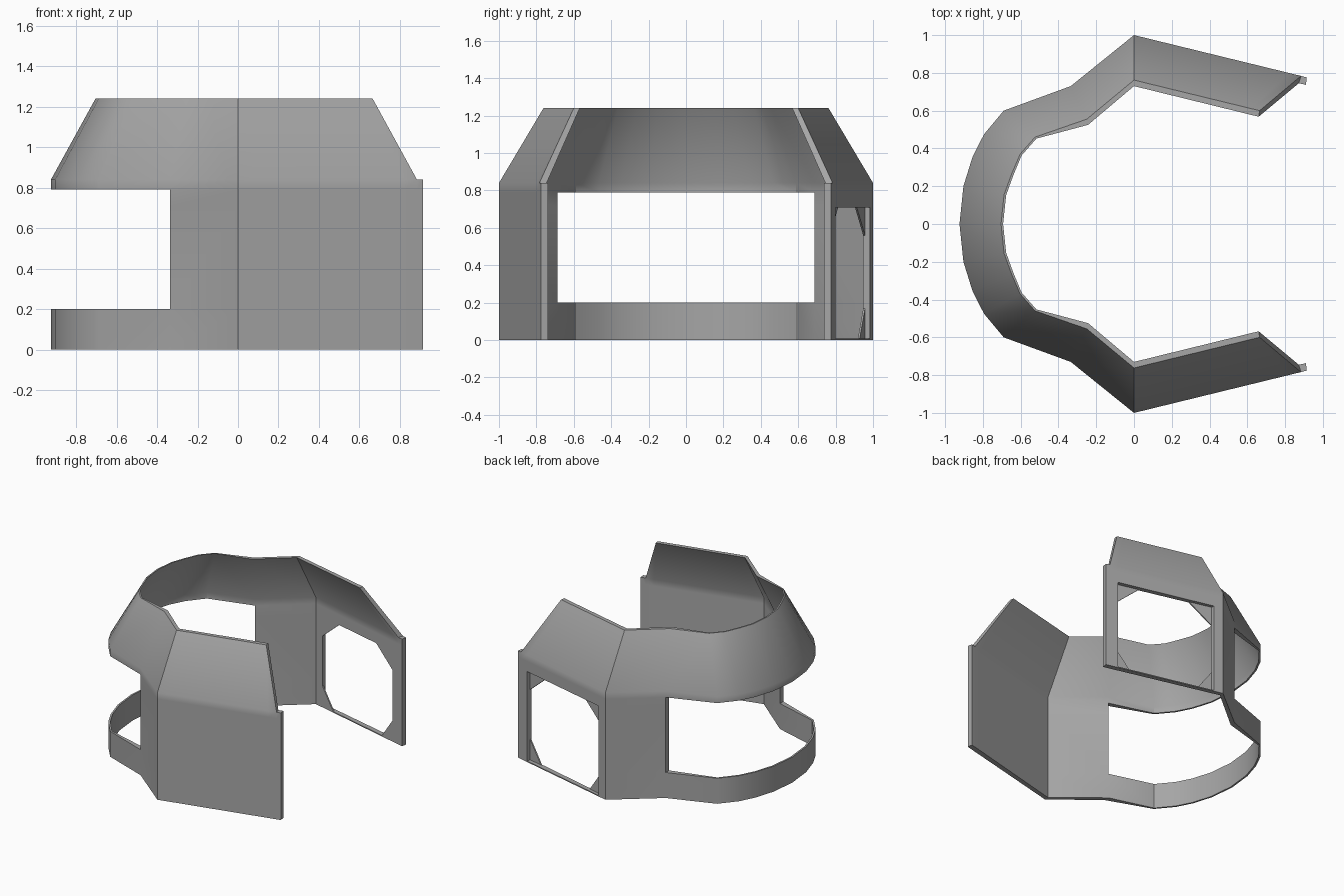
import bpy, bmesh, math
from mathutils import Vector

if "Cube" in bpy.data.objects:
    bpy.data.objects.remove(bpy.data.objects["Cube"])

grey = bpy.data.materials.new("mid_grey")
grey.use_nodes = True
colour = (0.38, 0.38, 0.38, 1)
grey.diffuse_color = colour
grey.node_tree.nodes["Principled BSDF"].inputs["Base Color"].default_value = colour


def finish(name, bm):
    bmesh.ops.recalc_face_normals(bm, faces=bm.faces)
    mesh = bpy.data.meshes.new(name)
    bm.to_mesh(mesh)
    bm.free()
    mesh.materials.append(grey)
    obj = bpy.data.objects.new(name, mesh)
    bpy.context.collection.objects.link(obj)
    bpy.ops.object.select_all(action='DESELECT')
    obj.select_set(True)
    bpy.context.view_layer.objects.active = obj
    bpy.ops.object.shade_smooth_by_angle(angle=math.radians(35))
    return obj


# Half of the plan, from the open end to the rear centre
post_b, end_b, corner_b = (0.915, 0.776), (0.884, 0.784), (0, 1)
post_i, end_i, corner_i = (0.91, 0.737), (0.872, 0.745), (0, 0.965)
end_t, corner_t = (0.665, 0.6), (0, 0.762)
end_ti, corner_ti = (0.66, 0.568), (0, 0.73)
JAMBS = (0.93, 0.08)


def wall(start, end, post=None):
    a, b = Vector(start), Vector(end)
    return [Vector(post or end), b] + [a.lerp(b, f) for f in JAMBS] + [a]


def half(start, end, post, tail):
    return wall(start, end, post) + [Vector(p) for p in tail]


def mirrored(path):
    return path + [Vector((p.x, -p.y)) for p in reversed(path[:-1])]


outer_low = mirrored(half(corner_b, end_b, post_b, [
    (-0.335, 0.73), (-0.69, 0.6), (-0.794, 0.475), (-0.855, 0.355), (-0.903, 0.2), (-0.924, 0)]))
inner_low = mirrored(half(corner_i, end_i, post_i, [
    (-0.335, 0.687), (-0.683, 0.588), (-0.783, 0.465), (-0.842, 0.35), (-0.89, 0.197), (-0.91, 0)]))
outer_top = mirrored(half(corner_t, end_t, None, [
    (-0.25, 0.555), (-0.524, 0.46), (-0.603, 0.37), (-0.648, 0.265), (-0.688, 0.155), (-0.704, 0)]))
inner_top = mirrored(half(corner_ti, end_ti, None, [
    (-0.243, 0.525), (-0.517, 0.452), (-0.595, 0.363), (-0.638, 0.26), (-0.677, 0.152), (-0.693, 0)]))

# Shell: a grid of solid cells with openings left out
levels = [0, 0.008, 0.2, 0.71, 0.79, 0.84, 1.24]
cols, rows = len(outer_low) - 1, len(levels) - 1


def solid(c, r):
    if not (0 <= c < cols and 0 <= r < rows):
        return False
    if c in (0, cols - 1) and r == rows - 1:      # posts stop at the eaves
        return False
    if 5 <= c < cols - 5 and r in (2, 3):         # wide rear opening
        return False
    return not (c == 2 and r in (1, 2))           # side opening


bm = bmesh.new()
cache = {}


def vert(side, c, r):
    if (side, c, r) not in cache:
        paths = (outer_top, inner_top) if r == rows else (outer_low, inner_low)
        cache[side, c, r] = bm.verts.new((*paths[side][c], levels[r]))
    return cache[side, c, r]


for c in range(cols):
    for r in range(rows):
        if not solid(c, r):
            continue
        ring = [(c, r), (c + 1, r), (c + 1, r + 1), (c, r + 1)]
        neighbours = [(c, r - 1), (c + 1, r), (c, r + 1), (c - 1, r)]
        for side in (0, 1):
            bm.faces.new([vert(side, *p) for p in ring])
        for k, n in enumerate(neighbours):
            if not solid(*n):
                p, q = ring[k], ring[(k + 1) % 4]
                bm.faces.new([vert(0, *p), vert(0, *q), vert(1, *q), vert(1, *p)])
finish("shell", bm)

# Recessed gussets in the corners of the side opening
a, b = Vector(corner_i), Vector(end_i)
out = Vector((-(b - a).y, (b - a).x)).normalized() * 0.01
for end_name, f, step in (("front", JAMBS[0], -1), ("rear", JAMBS[1], 1)):
    for level_name, z, df, dz in (("upper", levels[3], 0.2, -0.15), ("lower", levels[1], 0.13, 0.16)):
        bm = bmesh.new()
        corners = [(f, z), (f + step * df, z), (f, z + dz)]
        sheets = [[bm.verts.new((*(a.lerp(b, g) + offset), h)) for g, h in corners]
                  for offset in (Vector((0, 0)), out)]
        for sheet in sheets:
            bm.faces.new(sheet)
        for k in range(3):
            m = (k + 1) % 3
            bm.faces.new([sheets[0][k], sheets[0][m], sheets[1][m], sheets[1][k]])
        finish(f"{level_name}_{end_name}_gusset", bm)
